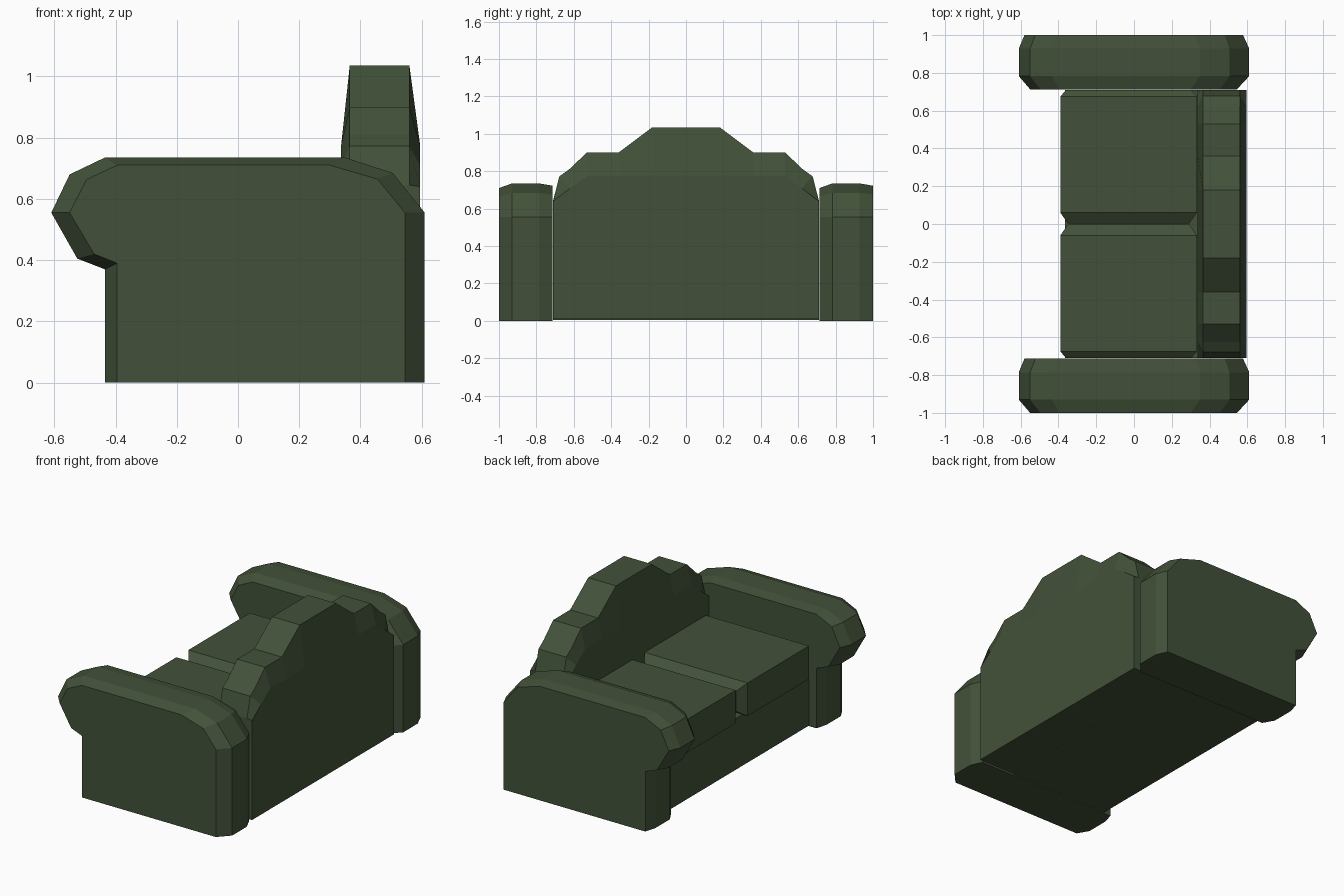
import bpy, bmesh

if "Cube" in bpy.data.objects:
    bpy.data.objects.remove(bpy.data.objects["Cube"])

green = bpy.data.materials.new("dark green fabric")
green.diffuse_color = (0.055, 0.083, 0.041, 1)
green.use_nodes = True
green.node_tree.nodes["Principled BSDF"].inputs["Base Color"].default_value = green.diffuse_color


def loft(name, rings):
    """Skin a list of equal-length closed rings and cap both ends."""
    bm = bmesh.new()
    loops = [[bm.verts.new(p) for p in ring] for ring in rings]
    n = len(loops[0])
    for a, b in zip(loops, loops[1:]):
        for i in range(n):
            j = (i + 1) % n
            bm.faces.new((a[i], a[j], b[j], b[i]))
    bm.faces.new(loops[0])
    bm.faces.new(loops[-1])
    bmesh.ops.remove_doubles(bm, verts=bm.verts, dist=0.0005)
    bmesh.ops.recalc_face_normals(bm, faces=bm.faces)
    mesh = bpy.data.meshes.new(name)
    bm.to_mesh(mesh)
    bm.free()
    mesh.materials.append(green)
    obj = bpy.data.objects.new(name, mesh)
    bpy.context.collection.objects.link(obj)
    return obj


def at_y(profile, y):
    return [(x, y, z) for x, z in profile]


def box_profile(x0, x1, z0, z1, inset=0):
    return [(x0 + inset, z0 + inset), (x1 - inset, z0 + inset),
            (x1 - inset, z1 - inset), (x0 + inset, z1 - inset)]


# Scroll arms: full profile in the middle, smaller profiles on both sides
full = [(-0.435, 0), (-0.435, 0.37), (-0.525, 0.405), (-0.61, 0.555), (-0.55, 0.68),
        (-0.435, 0.735), (0.35, 0.735), (0.505, 0.685), (0.61, 0.555), (0.61, 0)]
small = [(-0.395, 0), (-0.395, 0.39), (-0.47, 0.42), (-0.55, 0.555), (-0.495, 0.663),
         (-0.395, 0.71), (0.30, 0.71), (0.455, 0.665), (0.545, 0.555), (0.545, 0)]
middle = [((a + c) / 2, (b + d) / 2) for (a, b), (c, d) in zip(full, small)]
for name, y in (("right_arm", -1.0), ("left_arm", 0.713)):
    loft(name, [at_y(small, y), at_y(full, y + 0.07),
                at_y(full, y + 0.215), at_y(middle, y + 0.287)])

# Seat base
base = box_profile(-0.365, 0.34, 0.005, 0.33)
loft("seat_base", [at_y(base, -0.71), at_y(base, 0.71)])

# Two cushions with chamfered ends
for name, s in (("right_cushion", -1), ("left_cushion", 1)):
    cushion = (-0.39, 0.333, 0.32, 0.53)
    loft(name, [at_y(box_profile(*cushion, 0.04), s * 0.003),
                at_y(box_profile(*cushion), s * 0.06),
                at_y(box_profile(*cushion), s * 0.675),
                at_y(box_profile(*cushion, 0.03), s * 0.71)])

# Stepped backrest: flat panel faces sloping in to a narrower rim
rim = [(0.71, 0.01), (0.71, 0.645), (0.677, 0.773), (0.625, 0.81), (0.53, 0.9),
       (0.36, 0.9), (0.18, 1.035)]
panel = [(0.71, 0.01), (0.71, 0.64), (0.62, 0.708), (0.53, 0.775), (0.53, 0.775),
         (0.36, 0.775), (0.18, 0.775)]


def back_ring(half, x):
    return [(x, y, z) for y, z in half] + [(x, -y, z) for y, z in reversed(half)]


# The lowest rim points stay at full depth so the panel runs straight down
def rim_ring(x, x_panel):
    ring = back_ring(rim, x)
    return [(x_panel, y, z) if z < 0.1 else (x, y, z) for x, y, z in ring]


loft("backrest", [back_ring(panel, 0.337), rim_ring(0.365, 0.337),
                  rim_ring(0.56, 0.595), back_ring(panel, 0.595)])
